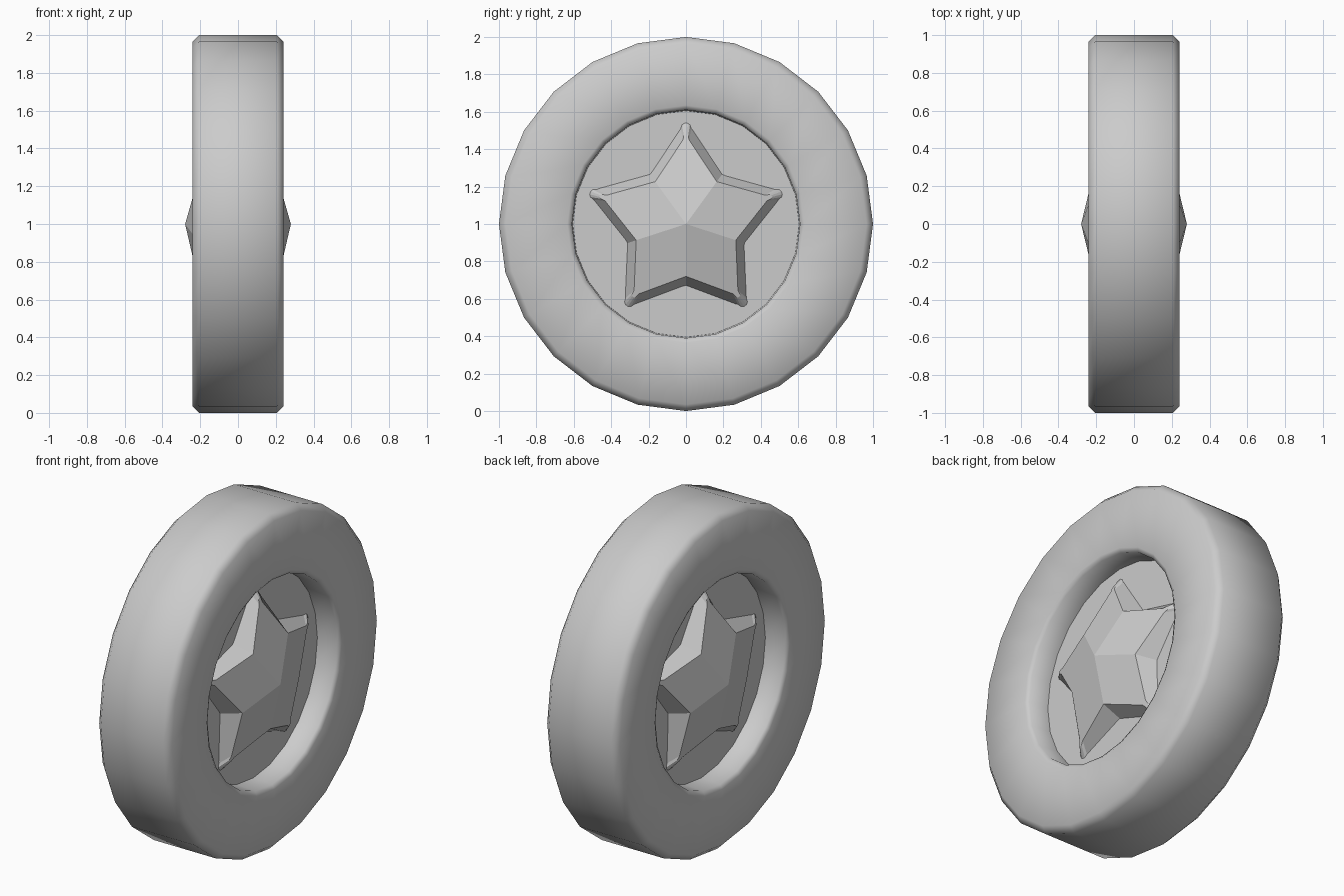
import bpy
import bmesh
import math

if "Cube" in bpy.data.objects:
    bpy.data.objects.remove(bpy.data.objects["Cube"])

SEGMENTS = 24
HUB_X = 0.1        # hub face distance from the middle
PEAK_X = 0.28      # star peak distance from the middle
SLOPE = 0.286      # fall of each star facet along its arm

grey = bpy.data.materials.new("light grey")
grey.use_nodes = True
colour = (0.6, 0.6, 0.6, 1)
grey.diffuse_color = colour
grey.node_tree.nodes["Principled BSDF"].inputs["Base Color"].default_value = colour


def finish(name, bm):
    """Turn a bmesh into a grey object centred one unit above the ground."""
    bmesh.ops.recalc_face_normals(bm, faces=bm.faces)
    mesh = bpy.data.meshes.new(name)
    bm.to_mesh(mesh)
    bm.free()
    mesh.materials.append(grey)
    obj = bpy.data.objects.new(name, mesh)
    obj.location.z = 1
    bpy.context.collection.objects.link(obj)
    return obj


def bridge(bm, a, b):
    """Join two closed loops of vertices with quads."""
    for i in range(len(a)):
        j = (i + 1) % len(a)
        bm.faces.new((a[i], a[j], b[j], b[i]))


def ring(bm, x, r):
    angles = [math.tau * i / SEGMENTS for i in range(SEGMENTS)]
    return [bm.verts.new((x, r * math.sin(a), r * math.cos(a))) for a in angles]


# Tyre: half profile (x, radius) mirrored, then swept round the axle
half = [(0.205, 1.0), (0.24, 0.965), (0.24, 0.635), (0.225, 0.61), (HUB_X - 0.01, 0.605)]
profile = half + [(-x, r) for x, r in reversed(half)]
bm = bmesh.new()
rings = [ring(bm, x, r) for x, r in profile]
for i in range(len(rings)):
    bridge(bm, rings[i - 1], rings[i])
tyre = finish("tyre", bm)
for face in tyre.data.polygons:
    face.use_smooth = True

# Hub: flat disc filling the hole
bm = bmesh.new()
sides = [ring(bm, x, 0.607) for x in (-HUB_X, HUB_X)]
bridge(bm, *sides)
for side in sides:
    bm.faces.new(side)
finish("hub_disc", bm)

# Star arms: (sideways, outward) points, from one notch to the next
base_arm = [(0.03, 0.515), (0.022, 0.537), (0.008, 0.546)]
top_arm = [(0.016, 0.45), (0.012, 0.474), (0.005, 0.482)]


def star_loop(bm, sign, arm, notch, raised):
    verts = []
    corner = math.radians(36)
    start = (-notch * math.sin(corner), notch * math.cos(corner))
    points = [start] + [(-s, o) for s, o in arm] + list(reversed(arm))
    for k in range(5):
        a = math.tau * k / 5
        for s, o in points:
            x = PEAK_X - SLOPE * o if raised else HUB_X - 0.005
            y = s * math.cos(a) + o * math.sin(a)
            z = o * math.cos(a) - s * math.sin(a)
            verts.append(bm.verts.new((sign * x, y, z)))
    return verts, len(points)


for name, sign in (("star_left", 1), ("star_right", -1)):
    bm = bmesh.new()
    base, count = star_loop(bm, sign, base_arm, 0.33, False)
    top, count = star_loop(bm, sign, top_arm, 0.28, True)
    bridge(bm, base, top)
    bm.faces.new(base)
    # One flat facet per arm, meeting at the central peak
    peak = bm.verts.new((sign * PEAK_X, 0, 0))
    for k in range(5):
        arm = [top[(k * count + i) % len(top)] for i in range(count + 1)]
        bm.faces.new(arm + [peak])
    star = finish(name, bm)
    bpy.ops.object.select_all(action="DESELECT")
    star.select_set(True)
    bpy.context.view_layer.objects.active = star
    bpy.ops.object.shade_smooth_by_angle(angle=math.radians(10))
